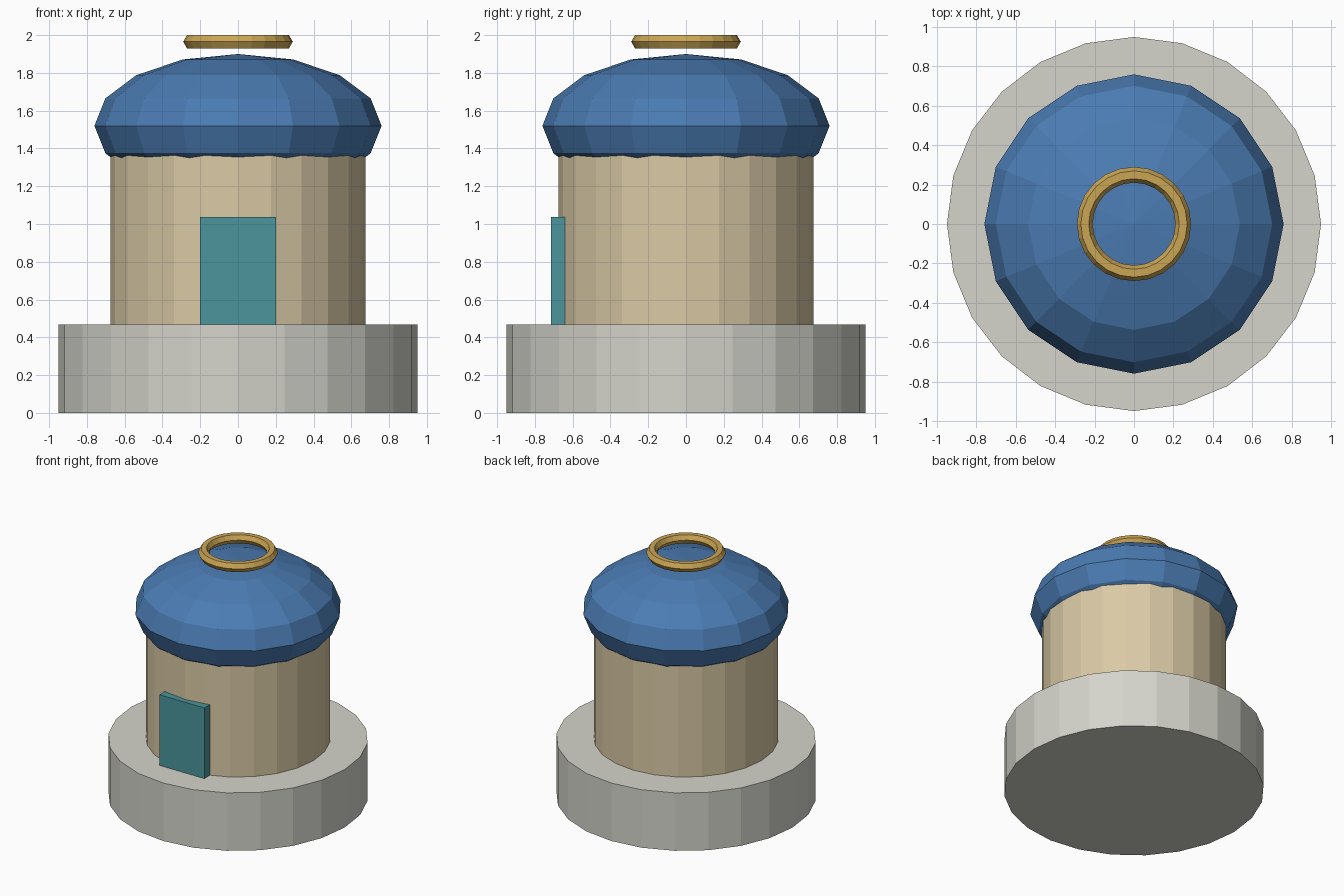
import bpy

if "Cube" in bpy.data.objects:
    bpy.data.objects.remove(bpy.data.objects["Cube"])


def finish(name, color):
    """Name the active object and give it a flat colour."""
    ob = bpy.context.object
    ob.name = name
    mat = bpy.data.materials.new(name + "_paint")
    mat.diffuse_color = (*color, 1)
    mat.use_nodes = True
    mat.node_tree.nodes["Principled BSDF"].inputs["Base Color"].default_value = mat.diffuse_color
    ob.data.materials.append(mat)
    return ob


def drum(name, radius, z0, z1, color):
    """Upright 24-sided cylinder between two heights."""
    bpy.ops.mesh.primitive_cylinder_add(
        vertices=24, radius=radius, depth=z1 - z0, location=(0, 0, (z0 + z1) / 2))
    return finish(name, color)


# Stone plinth and tower wall
drum("plinth", 0.95, 0.0, 0.467, (0.66, 0.66, 0.60))
drum("wall", 0.675, 0.467, 1.40, (0.70, 0.59, 0.38))

# Squashed dome, its underside sinking into the wall
bpy.ops.mesh.primitive_uv_sphere_add(segments=16, ring_count=8, radius=0.76,
                                     location=(0, 0, 1.52))
bpy.context.object.scale.z = 0.5
finish("dome", (0.07, 0.20, 0.45))

# Floating ring with a hexagonal section
bpy.ops.mesh.primitive_torus_add(major_segments=24, minor_segments=6,
                                 major_radius=0.25, minor_radius=0.04,
                                 location=(0, 0, 1.965))
finish("crown_ring", (0.60, 0.38, 0.09))

# Door panel set into the front of the wall
bpy.ops.mesh.primitive_cube_add(size=1, location=(0, -0.675, 0.752))
bpy.context.object.scale = (0.40, 0.08, 0.57)
finish("door", (0.07, 0.30, 0.33))
